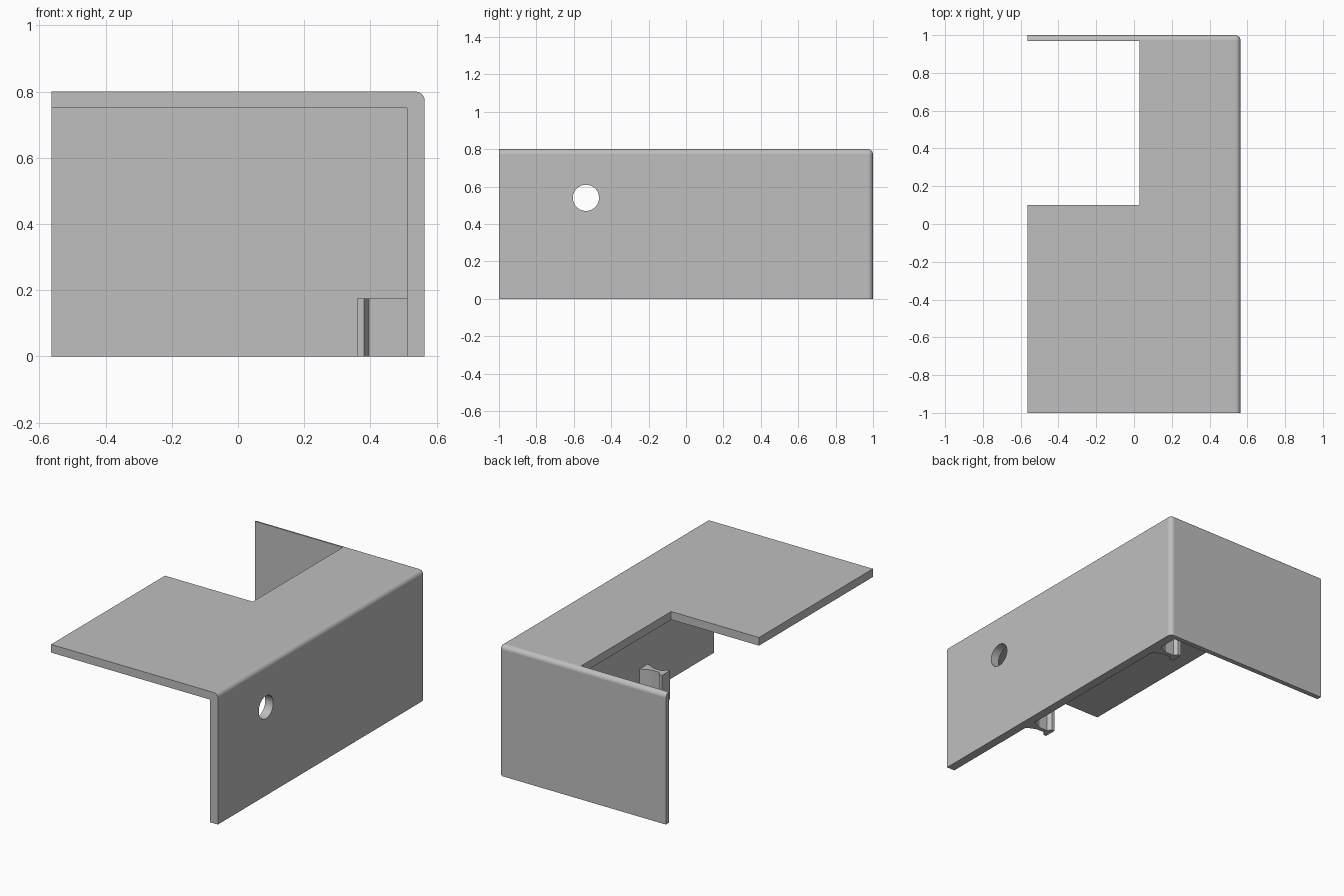
import bpy
import bmesh
import math
from mathutils import Matrix, Vector

cube = bpy.data.objects.get("Cube")
if cube:
    bpy.data.objects.remove(cube, do_unlink=True)

grey = bpy.data.materials.new("plain grey")
grey.use_nodes = True
colour = (0.52, 0.52, 0.52, 1)
grey.diffuse_color = colour
grey.node_tree.nodes["Principled BSDF"].inputs["Base Color"].default_value = colour

# Overall size and wall thickness
X, Y, H = 0.564, 1.0, 0.8
WALL_X, WALL_Y, PLATE_Z = 0.51, 0.97, 0.75


def finish(name, bm):
    bmesh.ops.recalc_face_normals(bm, faces=bm.faces)
    mesh = bpy.data.meshes.new(name)
    bm.to_mesh(mesh)
    bm.free()
    mesh.materials.append(grey)
    obj = bpy.data.objects.new(name, mesh)
    bpy.context.collection.objects.link(obj)
    return obj


def box_mesh(lo, hi):
    lo, hi = Vector(lo), Vector(hi)
    bm = bmesh.new()
    matrix = Matrix.Translation((lo + hi) / 2) @ Matrix.Diagonal((*(hi - lo), 1))
    bmesh.ops.create_cube(bm, size=1, matrix=matrix)
    return bm


def activate(obj):
    bpy.ops.object.select_all(action='DESELECT')
    obj.select_set(True)
    bpy.context.view_layer.objects.active = obj


def cut(obj, cutter):
    cutter.hide_render = True
    mod = obj.modifiers.new("cut", 'BOOLEAN')
    mod.operation = 'DIFFERENCE'
    mod.solver = 'EXACT'
    mod.object = cutter
    activate(obj)
    bpy.ops.object.modifier_apply(modifier=mod.name)
    bpy.data.objects.remove(cutter, do_unlink=True)


# Cover: solid block, rounded on the three edges of its right, back and top sides
bm = box_mesh((-X, -Y, 0), (X, Y, H))
outer = [(0, X), (1, Y), (2, H)]
rounded = [e for e in bm.edges
           if sum(all(abs(v.co[a] - p) < 1e-4 for v in e.verts) for a, p in outer) == 2]
bmesh.ops.bevel(bm, geom=rounded, offset=0.028, segments=8, profile=0.5, affect='EDGES')
cover = finish("cover", bm)

# Hollow inside, top opening and round hole in the side
cut(cover, finish("cavity", box_mesh((-2, -2, -1), (WALL_X, WALL_Y, PLATE_Z))))
cut(cover, finish("opening", box_mesh((-2, 0.1, 0.5), (0.03, WALL_Y, 2))))
bm = bmesh.new()
bmesh.ops.create_cone(
    bm, cap_ends=True, segments=48, radius1=0.07, radius2=0.07, depth=0.4,
    matrix=Matrix.Translation((X, -0.535, 0.54)) @ Matrix.Rotation(math.pi / 2, 4, 'Y'))
cut(cover, finish("side_hole", bm))

activate(cover)
bpy.ops.object.shade_smooth_by_angle(angle=math.radians(30))
weighted = cover.modifiers.new("even shading", 'WEIGHTED_NORMAL')
weighted.keep_sharp = True

# Clips: flared foot on the wall, thin arm and a cross flange at the tip
half = [(WALL_X, 0.04), (0.48, 0.026), (0.45, 0.013), (0.395, 0.013),
        (0.38, 0.038), (0.36, 0.038)]
outline = half + [(x, -y) for x, y in reversed(half)]
for name, y in (("middle_clip", -0.32), ("back_clip", 0.81)):
    bm = bmesh.new()
    base = bm.faces.new([bm.verts.new((px, y + py, 0)) for px, py in outline])
    top = bmesh.ops.extrude_face_region(bm, geom=[base], use_keep_orig=True)["geom"]
    for v in top:
        if isinstance(v, bmesh.types.BMVert):
            v.co.z = 0.175
    finish(name, bm)
